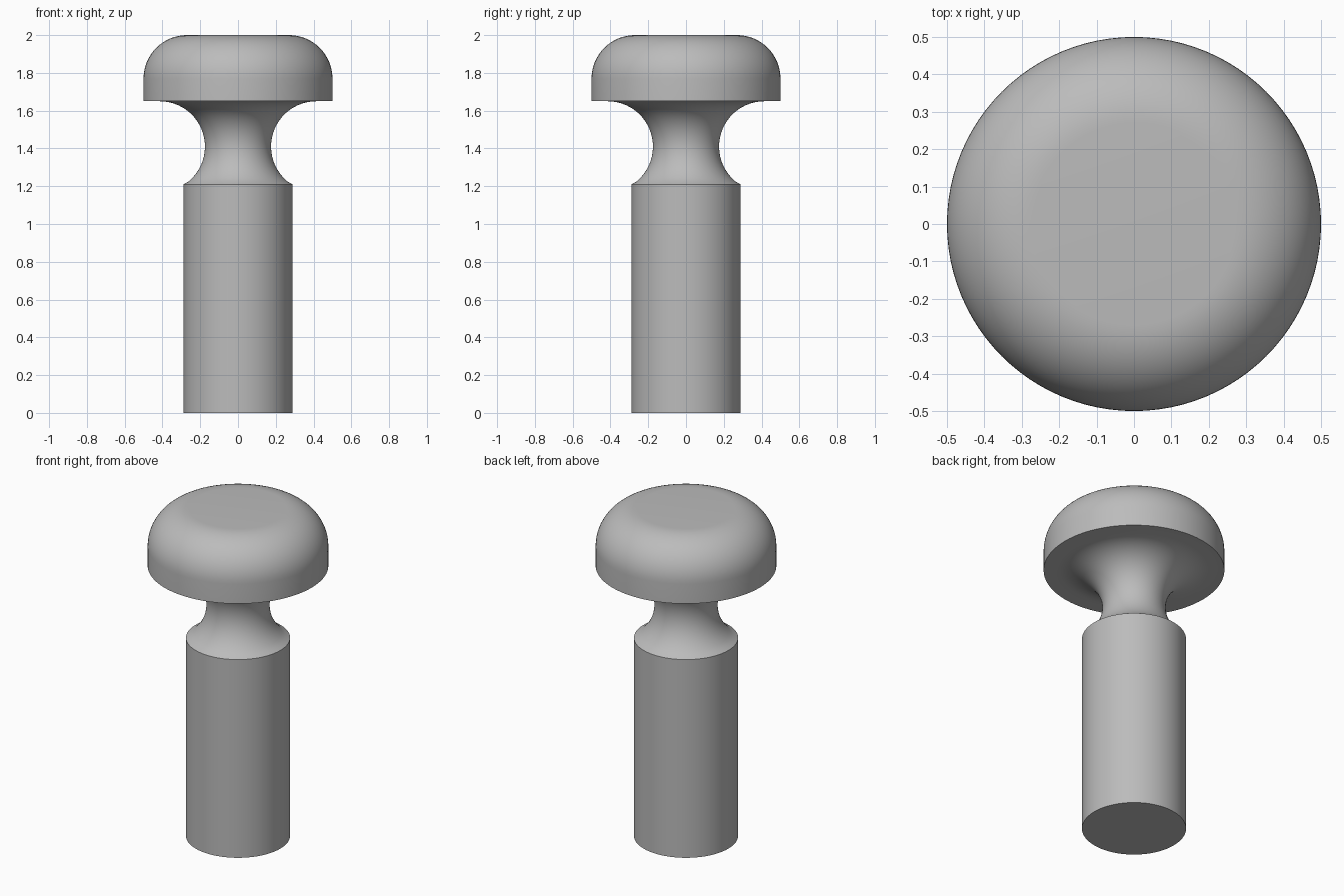
import bpy, bmesh
from math import sin, cos, pi, radians, asin
from mathutils import Vector

cube = bpy.data.objects.get("Cube")
if cube:
    bpy.data.objects.remove(cube, do_unlink=True)

SEGMENTS = 96
SHAFT_R, HEAD_R = 0.288, 0.5
HEAD_BOTTOM, TOP = 1.65, 2.0
NECK_R = 0.24        # radius of the concave neck groove
ROUND_R = 0.23       # radius of the rounded head edge


def arc(cx, cz, r, start, end, steps):
    """Points on an arc in the radius/height plane."""
    angles = [start + (end - start) * i / steps for i in range(steps + 1)]
    return [(cx + r * cos(a), cz + r * sin(a)) for a in angles]


def lathe(name, profile, material):
    """Spin a profile that starts and ends on the z axis into a solid."""
    bm = bmesh.new()
    verts = [bm.verts.new((r, 0, z)) for r, z in profile]
    edges = [bm.edges.new(pair) for pair in zip(verts, verts[1:])]
    bmesh.ops.spin(bm, geom=verts + edges, cent=(0, 0, 0), axis=(0, 0, 1),
                   angle=2 * pi, steps=SEGMENTS, use_duplicate=False)
    bmesh.ops.remove_doubles(bm, verts=bm.verts, dist=0.0001)
    bmesh.ops.recalc_face_normals(bm, faces=bm.faces)
    mesh = bpy.data.meshes.new(name)
    bm.to_mesh(mesh)
    bm.free()
    mesh.materials.append(material)
    obj = bpy.data.objects.new(name, mesh)
    bpy.context.collection.objects.link(obj)
    bpy.ops.object.select_all(action='DESELECT')
    obj.select_set(True)
    bpy.context.view_layer.objects.active = obj
    bpy.ops.object.shade_smooth_by_angle(angle=radians(25))
    return obj


# Plain grey metal
grey = bpy.data.materials.new("grey metal")
grey.use_nodes = True
colour = (0.5, 0.5, 0.5, 1)
grey.diffuse_color = colour
grey.node_tree.nodes["Principled BSDF"].inputs["Base Color"].default_value = colour

# Shaft, concave neck and rounded head in one turned profile
neck_x, neck_z = 0.415, HEAD_BOTTOM - NECK_R
shaft_angle = pi + asin((neck_z - 1.21) / NECK_R)
profile = [(0, 0), (SHAFT_R, 0), (SHAFT_R, 1.21)]
profile += arc(neck_x, neck_z, NECK_R, shaft_angle, pi / 2, 24)[1:]
profile += [(HEAD_R, HEAD_BOTTOM)]
profile += arc(HEAD_R - ROUND_R, TOP - ROUND_R, ROUND_R, 0, pi / 2, 16)
profile += [(0, TOP)]
lathe("turned_pin", profile, grey)
